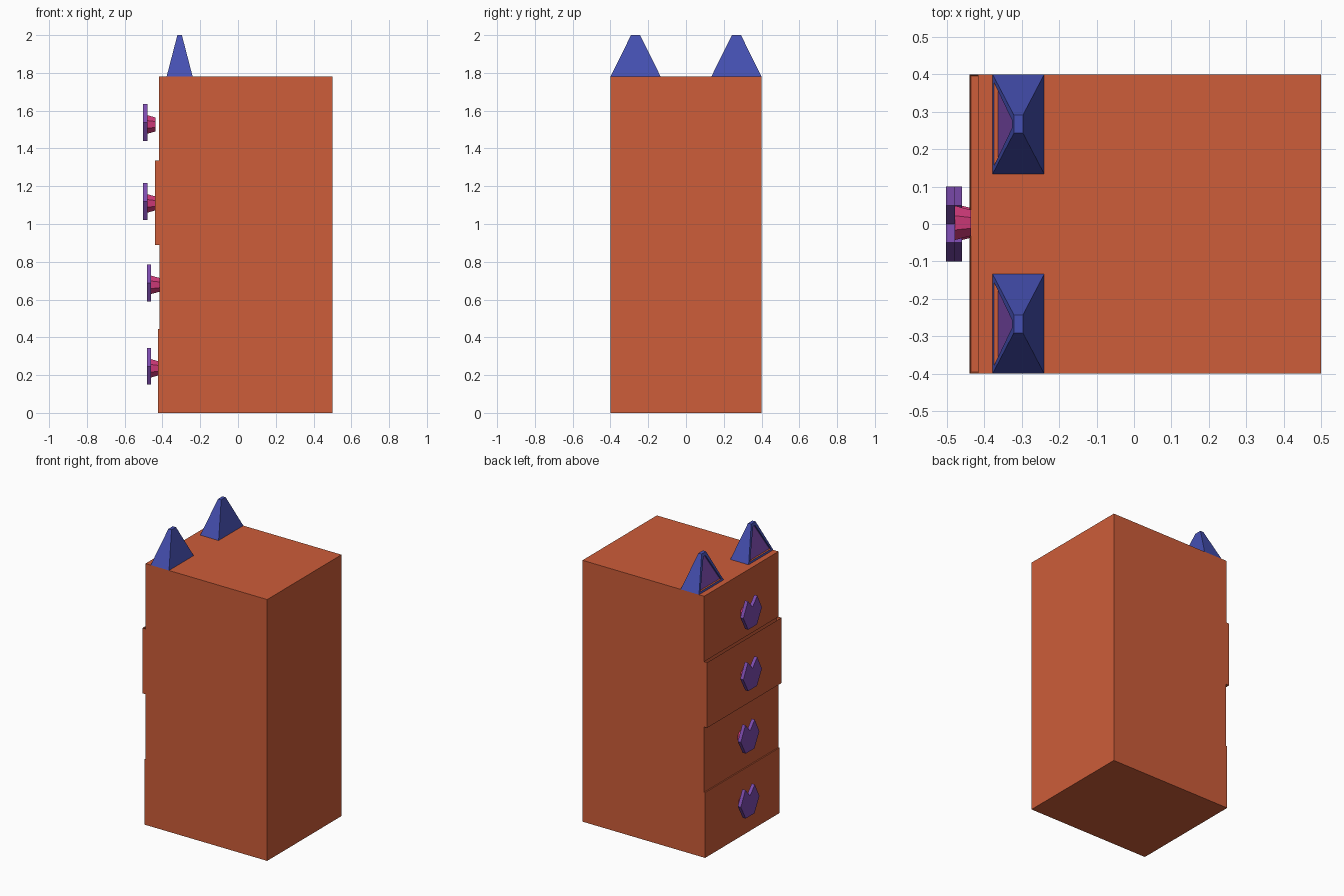
import bpy, bmesh, math
from mathutils import Vector, Matrix

if "Cube" in bpy.data.objects:
    bpy.data.objects.remove(bpy.data.objects["Cube"])


def material(name, rgb):
    m = bpy.data.materials.new(name)
    m.diffuse_color = (*rgb, 1)
    m.use_nodes = True
    m.node_tree.nodes["Principled BSDF"].inputs["Base Color"].default_value = m.diffuse_color
    return m


ORANGE = material("orange", (0.61, 0.109, 0.041))
BLUE = material("blue", (0.06, 0.08, 0.445))
PURPLE = material("purple", (0.205, 0.072, 0.429))
PINK = material("pink", (0.672, 0.045, 0.205))


def finish(name, bm, *mats):
    bmesh.ops.recalc_face_normals(bm, faces=bm.faces)
    me = bpy.data.meshes.new(name)
    bm.to_mesh(me)
    bm.free()
    for m in mats:
        me.materials.append(m)
    ob = bpy.data.objects.new(name, me)
    bpy.context.collection.objects.link(ob)
    return ob


def add_box(bm, lo, hi):
    lo, hi = Vector(lo), Vector(hi)
    size = hi - lo
    mat = Matrix.Translation((lo + hi) / 2) @ Matrix.Diagonal((*size, 1))
    return bmesh.ops.create_cube(bm, size=1, matrix=mat)["verts"]


def loft_x(bm, outline, x0, x1, scale1=1.0, y=0.0, z=0.0):
    """Prism along x from a (y, z) outline, optionally tapered."""
    a = [bm.verts.new((x0, y + p, z + q)) for p, q in outline]
    b = [bm.verts.new((x1, y + p * scale1, z + q * scale1)) for p, q in outline]
    n = len(outline)
    bm.faces.new(a)
    bm.faces.new(b[::-1])
    for i in range(n):
        j = (i + 1) % n
        bm.faces.new((a[i], b[i], b[j], a[j]))


# cabinet body
bm = bmesh.new()
add_box(bm, (-0.40, -0.4, 0), (0.5, 0.4, 1.78))
finish("cabinet_body", bm, ORANGE)

# drawers, each pulled out a little differently; open trays with a front panel
H = 1.78 / 4
for i, x in enumerate((-0.424, -0.416, -0.44, -0.417)):
    z0, z1 = i * H, (i + 1) * H
    bm = bmesh.new()
    vs = add_box(bm, (x, -0.4, z0), (-0.40, 0.4, z1))
    if i == 2:
        # recess the top so the open tray shows behind the panel
        top = [f for f in bm.faces if f.normal.z > 0.9]
        bmesh.ops.inset_region(bm, faces=top, thickness=0.006)
        bmesh.ops.translate(bm, vec=(0, 0, -0.05), verts=top[0].verts)
    finish(f"drawer_{i + 1}", bm, ORANGE)

# cat-head knobs with tapered stems
HALF = [(0, 0.04), (0.05, 0.098), (0.1, 0.0), (0.047, -0.097)]
HEAD = HALF + [(-y, z) for y, z in HALF[:0:-1]]
STEM = [(0.05 * math.cos(math.radians(22.5 + 45 * k)),
         0.053 * math.sin(math.radians(22.5 + 45 * k))) for k in range(8)]
KNOBS = [(-0.483, 0.246, -0.42), (-0.483, 0.688, -0.416),
         (-0.502, 1.119, -0.436), (-0.502, 1.537, -0.436)]
for i, (x, z, end) in enumerate(KNOBS):
    bm = bmesh.new()
    loft_x(bm, HEAD, x, x + 0.023, z=z)
    finish(f"knob_head_{i + 1}", bm, PURPLE)
    bm = bmesh.new()
    loft_x(bm, STEM, x + 0.022, end, 0.75, y=0.003, z=z - 0.01)
    finish(f"knob_stem_{i + 1}", bm, PINK)

# ears: tapered blocks with a recessed inner ear on the drawer side
for side, label in ((1, "left"), (-1, "right")):
    bm = bmesh.new()
    cy = 0.267 * side
    for v in add_box(bm, (-0.378, cy - 0.133, 1.78), (-0.24, cy + 0.133, 2.0)):
        if v.co.z > 1.9:
            v.co.x = -0.309 + math.copysign(0.012, v.co.x + 0.309)
            v.co.y = cy + math.copysign(0.024, v.co.y - cy)
    bm.normal_update()
    inner = min(bm.faces, key=lambda f: f.normal.x)
    bmesh.ops.inset_region(bm, faces=[inner], thickness=0.025)
    walls = bmesh.ops.inset_region(bm, faces=[inner], thickness=0.0005)["faces"]
    bmesh.ops.translate(bm, vec=(0.011, 0, 0), verts=inner.verts)
    inner.material_index = 1
    min(walls, key=lambda f: f.calc_center_median().z).material_index = 2
    finish(f"{label}_ear", bm, BLUE, PURPLE, ORANGE)
